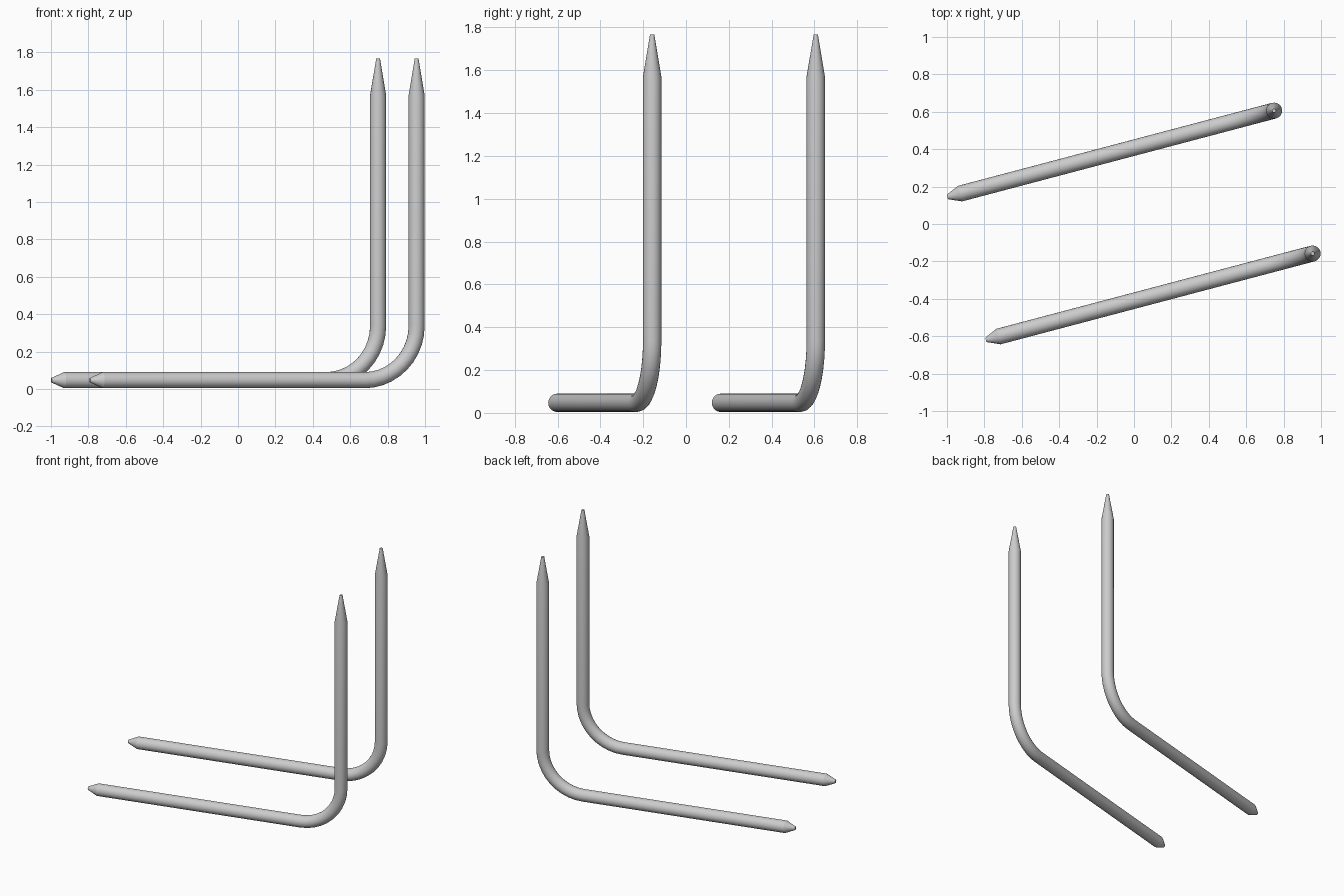
import bpy, bmesh
from math import sin, cos, pi, radians
from mathutils import Vector

if "Cube" in bpy.data.objects:
    bpy.data.objects.remove(bpy.data.objects["Cube"])

R = 0.043        # rod radius
AXIS_Z = 0.047   # height of the lying leg's centre line
BEND = 0.29      # bend radius of the centre line
LENGTH = 1.807   # lying leg, tip to post axis
TOP = 1.767      # tip of the upright leg
SIDES = 20
BEND_STEPS = 10
YAW = radians(14.8)


def rod_stations():
    """(x, z, tangent angle, radius) along the centre line; post axis at x = 0."""
    s = [(-LENGTH, AXIS_Z, 0, 0.012), (-LENGTH + 0.07, AXIS_Z, 0, R)]
    for i in range(BEND_STEPS + 1):
        a = pi / 2 * i / BEND_STEPS
        s.append((-BEND + BEND * sin(a), AXIS_Z + BEND * (1 - cos(a)), a, R))
    s += [(0, 1.57, pi / 2, R), (0, TOP, pi / 2, 0.010)]
    return s


def bent_rod(name, x, y):
    bm = bmesh.new()
    rings = []
    for px, pz, a, r in rod_stations():
        normal = Vector((-sin(a), 0, cos(a)))
        side = Vector((0, 1, 0))
        ring = []
        for k in range(SIDES):
            t = 2 * pi * k / SIDES
            ring.append(bm.verts.new(Vector((px, 0, pz)) + r * (cos(t) * side + sin(t) * normal)))
        rings.append(ring)
    # skin and end caps
    for a, b in zip(rings, rings[1:]):
        for k in range(SIDES):
            n = (k + 1) % SIDES
            bm.faces.new((a[k], a[n], b[n], b[k]))
    bm.faces.new(rings[0])
    bm.faces.new(rings[-1])
    bmesh.ops.recalc_face_normals(bm, faces=bm.faces)
    mesh = bpy.data.meshes.new(name)
    bm.to_mesh(mesh)
    bm.free()
    ob = bpy.data.objects.new(name, mesh)
    bpy.context.collection.objects.link(ob)
    ob.location = (x, y, 0)
    ob.rotation_euler.z = YAW
    bpy.ops.object.select_all(action='DESELECT')
    ob.select_set(True)
    bpy.context.view_layer.objects.active = ob
    bpy.ops.object.shade_smooth_by_angle(angle=radians(20))
    return ob


# two parallel bent rods
bent_rod("back_bent_rod", 0.749, 0.606)
bent_rod("front_bent_rod", 0.955, -0.158)
